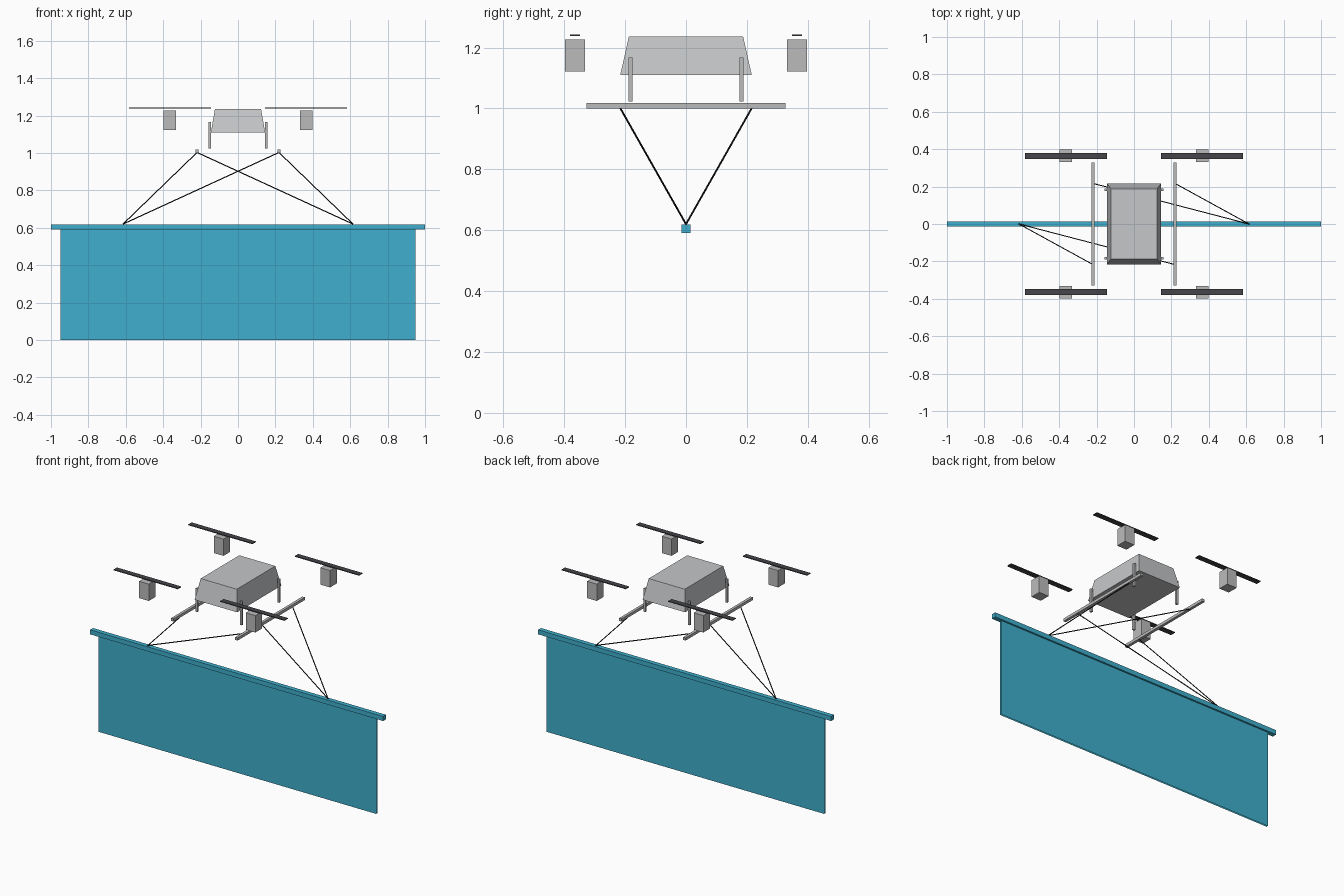
import bpy
import bmesh
from mathutils import Vector

cube = bpy.data.objects.get("Cube")
if cube:
    bpy.data.objects.remove(cube, do_unlink=True)


def material(name, rgb):
    m = bpy.data.materials.new(name)
    m.use_nodes = True
    m.diffuse_color = (*rgb, 1)
    m.node_tree.nodes["Principled BSDF"].inputs["Base Color"].default_value = (*rgb, 1)
    return m


BLUE = material("banner blue", (0.05, 0.43, 0.61))
SHELL = material("shell grey", (0.56, 0.57, 0.58))
METAL = material("metal grey", (0.50, 0.50, 0.50))
DARK = material("rotor charcoal", (0.06, 0.06, 0.07))
ROPE = material("rope black", (0.015, 0.015, 0.015))


def finish(name, bm, mat):
    bmesh.ops.recalc_face_normals(bm, faces=bm.faces)
    mesh = bpy.data.meshes.new(name)
    bm.to_mesh(mesh)
    bm.free()
    mesh.materials.append(mat)
    obj = bpy.data.objects.new(name, mesh)
    bpy.context.scene.collection.objects.link(obj)
    return obj


def box(name, center, size, mat, taper=(1, 1), open_rim=False):
    """Box whose top can be narrowed; open_rim keeps only front and back sheets."""
    bm = bmesh.new()
    bmesh.ops.create_cube(bm, size=1)
    bm.normal_update()
    if open_rim:
        rim = [f for f in bm.faces if abs(f.normal.y) < 0.5]
        bmesh.ops.delete(bm, geom=rim, context="FACES_ONLY")
    for v in bm.verts:
        if v.co.z > 0:
            v.co.x *= taper[0]
            v.co.y *= taper[1]
        v.co = Vector(a * b for a, b in zip(v.co, size)) + Vector(center)
    return finish(name, bm, mat)


def rope(name, start, end, radius=0.003):
    start, end = Vector(start), Vector(end)
    axis = end - start
    bm = bmesh.new()
    bmesh.ops.create_cone(bm, cap_ends=True, segments=6, radius1=radius,
                          radius2=radius, depth=axis.length)
    turn = axis.to_track_quat("Z", "Y")
    for v in bm.verts:
        v.co = turn @ v.co + (start + end) / 2
    return finish(name, bm, ROPE)


# Hanging banner: two thin cloth sheets under a square bar
box("banner_cloth", (0, 0, 0.295), (1.9, 0.01, 0.59), BLUE, open_rim=True)
box("banner_bar", (0, 0, 0.605), (2.0, 0.028, 0.028), BLUE)

# Tapered central shell
box("drone_body", (0, 0, 1.173), (0.29, 0.432, 0.126), SHELL, taper=(0.85, 0.87))

for sx, side in ((1, "left"), (-1, "right")):
    # Landing skid
    box(f"{side}_skid", (sx * 0.219, 0, 1.009), (0.017, 0.655, 0.017), METAL)

    for sy, end in ((-1, "front"), (1, "back")):
        tag = f"{end}_{side}"
        # Leg, motor and rotor at each corner
        box(f"{tag}_leg", (sx * 0.152, sy * 0.182, 1.095), (0.013, 0.013, 0.144), METAL)
        box(f"{tag}_motor", (sx * 0.364, sy * 0.364, 1.174), (0.066, 0.066, 0.104), METAL)
        box(f"{tag}_rotor", (sx * 0.364, sy * 0.364, 1.24), (0.438, 0.033, 0.005), DARK)

    # Ropes: each bar anchor is tied to both skids on one side of the drone
    for skid, label in ((1, "left"), (-1, "right")):
        rope(f"{side}_anchor_rope_to_{label}_skid",
             (sx * 0.615, 0, 0.62), (skid * 0.219, sx * 0.217, 1.003))
